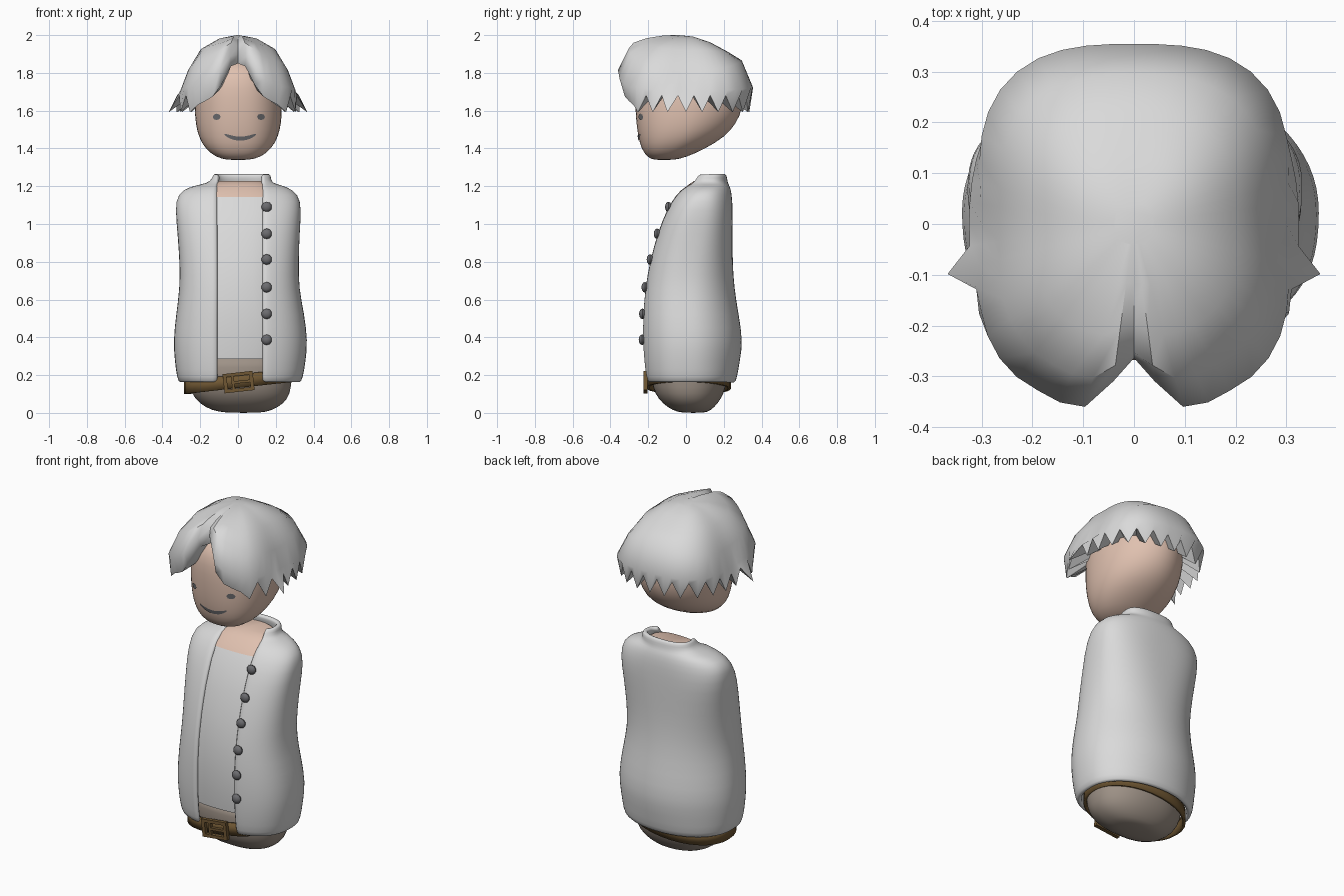
import bpy, bmesh, math
from mathutils import Vector, Matrix

if "Cube" in bpy.data.objects:
    bpy.data.objects.remove(bpy.data.objects["Cube"])


def material(name, r, g, b):
    m = bpy.data.materials.new(name)
    m.diffuse_color = (r, g, b, 1)
    m.use_nodes = True
    m.node_tree.nodes["Principled BSDF"].inputs["Base Color"].default_value = m.diffuse_color
    return m


WHITE = material("off_white", .7, .7, .7)
SKIN = material("skin", .74, .53, .43)
TROUSER = material("taupe", .34, .285, .24)
LEATHER = material("brown_leather", .16, .095, .033)
DARK = material("dark_grey", .15, .15, .16)


def finish(name, bm, mat, angle=50, thick=0, subdiv=0):
    me = bpy.data.meshes.new(name)
    bm.to_mesh(me)
    bm.free()
    ob = bpy.data.objects.new(name, me)
    bpy.context.collection.objects.link(ob)
    me.materials.append(mat)
    bpy.ops.object.select_all(action='DESELECT')
    ob.select_set(True)
    bpy.context.view_layer.objects.active = ob
    bpy.ops.object.shade_smooth_by_angle(angle=math.radians(angle))
    if thick:
        s = ob.modifiers.new("thickness", 'SOLIDIFY')
        s.thickness, s.offset = thick, -1
    if subdiv:
        s = ob.modifiers.new("smooth", 'SUBSURF')
        s.levels = s.render_levels = subdiv
    return ob


def spow(v, p):
    return math.copysign(abs(v) ** p, v)


def ring(sec, p=.85, n=32, gap=None, pb=None):
    """Rounded section (z, centre x, half width, front y, back y); p, pb shape the front and back corners."""
    z, cx, w, yf, yb = sec
    a0, a1, steps = 0, 2 * math.pi, n
    if gap:
        a0 = math.asin(min(.95, ((gap[1] - cx) / w) ** (1 / p)))
        a1 -= math.asin(min(.95, ((cx - gap[0]) / w) ** (1 / p)))
        steps = n - 1
    out = []
    for i in range(n):
        a = a0 + (a1 - a0) * i / steps
        q = p if math.cos(a) > 0 or not pb else pb
        out.append(Vector((cx + w * spow(math.sin(a), q),
                           (yf + yb) / 2 - (yb - yf) / 2 * spow(math.cos(a), q), z)))
    return out


def loft(rings, closed=True, caps=(True, True)):
    """Skin rings listed from bottom to top."""
    bm = bmesh.new()
    vs = [[bm.verts.new(v) for v in r] for r in rings]
    n = len(vs[0])
    for lo, hi in zip(vs, vs[1:]):
        for j in range(n if closed else n - 1):
            k = (j + 1) % n
            bm.faces.new((lo[j], lo[k], hi[k], hi[j]))
    if caps[0]:
        bm.faces.new(vs[0][::-1])
    if caps[1]:
        bm.faces.new(vs[-1])
    return bm


# Coat, open down the front, with a small raised collar
coat_rows = [(.156, .01, .318, -.208, .258), (.18, .01, .334, -.222, .27), (.28, .012, .348, -.234, .287),
             (.38, .013, .357, -.24, .302), (.52, .012, .341, -.24, .28), (.66, .007, .316, -.23, .256),
             (.8, .006, .316, -.204, .247), (.95, .003, .324, -.162, .248), (1.08, .002, .335, -.109, .248),
             (1.16, 0, .322, -.06, .243), (1.2, 0, .257, -.015, .232), (1.215, .01, .168, .015, .222),
             (1.245, .02, .155, .035, .217), (1.268, .02, .15, .055, .212)]
back_shape = [.95, .95, 1, 1, 1, .95, .88, .8, .75, .9, .95, .85, .8, .8]
front_shape = [.78] * 9 + [.88, .88, .8, .78, .78]
coat = finish("coat", loft([ring(s, f, 36, (-.11, .13), b) for s, f, b in zip(coat_rows, front_shape, back_shape)],
                           False, (False, False)), WHITE, 80, .028, 1)

# Shirt front and bare neck inside the coat
shirt_rows = [(.285, .01, .29, -.214, .235)] + [
    (z, cx, w - .055, yf + .017, yb - .045) for z, cx, w, yf, yb in coat_rows if .3 < z < 1.14]
shirt_rows.append((1.145, 0, .26, -.052, .19))
finish("shirt", loft([ring(s, .78, pb=1) for s in shirt_rows]), WHITE)
finish("neck", loft([ring(s, .78, pb=1) for s in [(1.143, 0, .24, -.056, .19), (1.165, 0, .23, -.038, .19),
                                                   (1.2, 0, .18, .002, .19), (1.228, .015, .125, .042, .19)]]), SKIN)

# Rounded hips
hip_rows = [(0, .03, .09, -.02, .1), (.012, .02, .16, -.07, .13), (.05, .02, .225, -.125, .17),
            (.1, .015, .262, -.165, .2), (.17, .01, .275, -.185, .22), (.24, .01, .28, -.185, .22),
            (.32, .01, .28, -.185, .22)]
finish("hips", loft([ring(s, .85, pb=.95) for s in hip_rows]), TROUSER, 80, 0, 1)

# Belt, slightly tilted, with a buckle
SLOPE = .11
belt = [ring((z, .003, .288, -.208, .237), .85, pb=.95) for z in (.132, .203)]
for r in belt:
    for v in r:
        v.z += SLOPE * v.x - .02 * max(0, v.y)
finish("belt", loft(belt, True, (False, False)), LEATHER, 50, .015)

bm = bmesh.new()
tilt = Matrix.Translation((.003, -.215, .163)) @ Matrix.Rotation(-math.atan(SLOPE), 4, 'Y')
for x, z, w, h in [(-.07, 0, .02, .1), (.07, 0, .02, .1), (0, .042, .16, .018), (0, -.042, .16, .018),
                   (-.03, 0, .014, .07), (.02, 0, .1, .014)]:
    bmesh.ops.create_cube(bm, size=1, matrix=tilt @ Matrix.Translation((x, 0, z)) @ Matrix.Diagonal((w, .022, h, 1)))
finish("buckle", bm, LEATHER, 30)

# Head: egg shape with a chin pushed forward
head_rows = [(1.338, 0, .05, -.165, -.07), (1.352, .002, .12, -.205, .0), (1.4, .002, .177, -.238, .105),
             (1.46, .002, .211, -.253, .205), (1.53, .002, .228, -.264, .268), (1.62, .002, .233, -.27, .305),
             (1.72, 0, .227, -.27, .3), (1.81, 0, .195, -.25, .25), (1.87, 0, .12, -.175, .17),
             (1.89, 0, .05, -.08, .08)]
head = finish("head", loft([ring(s, .86, pb=1.04) for s in head_rows]), SKIN, 80, 0, 1)

# Surface probe: y of a part's front at x, z
bpy.context.view_layer.update()
depsgraph = bpy.context.evaluated_depsgraph_get()


def front_y(ob, x, z):
    hit, loc, _, _ = ob.evaluated_get(depsgraph).ray_cast((x, -2, z), (0, 1, 0))
    return loc.y if hit else -.2


def on_face(x, z):
    return Vector((x, front_y(head, x, z) - .005, z))


eye_points = {s: [on_face(cx + .021 * math.cos(a), 1.567 + .017 * math.sin(a))
                  for a in (i * math.pi / 4 for i in range(8))]
              for s, cx in (("left", .122), ("right", -.113))}
mouth_points = []
for i in range(13):
    t = i / 6 - 1
    z, h = 1.452 + .023 * t * t, .0105 * (1 - .7 * t ** 4)
    mouth_points.append([on_face(.012 + .084 * t, z + d) for d in (-h, h)])
button_points = [Vector((.152, front_y(coat, .152, z) - .006, z)) for z in (.387, .524, .665, .812, .948, 1.09)]

# Eyes and smile as thin plates
for side, pts in eye_points.items():
    bm = bmesh.new()
    bm.faces.new([bm.verts.new(p) for p in pts])
    finish(side + "_eye", bm, DARK)
bm = bmesh.new()
cols = [[bm.verts.new(p) for p in c] for c in mouth_points]
for a, b in zip(cols, cols[1:]):
    bm.faces.new((a[0], b[0], b[1], a[1]))
finish("mouth", bm, DARK)

# Buttons down one coat edge
for i, p in enumerate(button_points):
    bm = bmesh.new()
    bmesh.ops.create_uvsphere(bm, u_segments=10, v_segments=6, radius=.028,
                              matrix=Matrix.Translation(p) @ Matrix.Diagonal((1, .65, 1, 1))
                              @ Matrix.Rotation(math.pi / 2, 4, 'X'))
    finish("button_%d" % (i + 1), bm, DARK, 40)

# Hair: back, side and front profiles (radius, z) blended round the head, with a parted fringe
back = [(.04, 1.992), (.13, 1.962), (.22, 1.915), (.295, 1.87), (.355, 1.73), (.335, 1.65)]
side = [(.04, 1.994), (.1, 1.98), (.2, 1.92), (.265, 1.8), (.3, 1.7), (.325, 1.64)]
front = [(.04, 1.996), (.12, 1.992), (.22, 1.965), (.305, 1.92), (.357, 1.78), (.335, 1.68)]
fringe = {0: (.74, 1.85), 1: (.87, 1.835), 2: (1.02, 1.735), 3: (1.02, 1.675), 4: (1, 1.65), 5: (1, 1.63)}
groove = [0, .01, .018, .02, 0, 0]
bulges = [.08, .1, .1, .11, .14, .06]
N = 48
rows = [[] for _ in range(7)]
for j in range(N):
    a = 2 * math.pi * j / N
    k = min(j, N - j)
    mult, base = fringe.get(k, (1, 1.64))
    w = math.sin(a) ** 2
    ends = front if math.cos(a) > 0 else back
    rim_z = ends[5][1] * (1 - w) + side[5][1] * w
    for i in range(6):
        r = (ends[i][0] * (1 - w) + side[i][0] * w) * (1 + bulges[i] * math.sin(2 * a) ** 2)
        r *= 1 + (mult - 1) * min(1, i / 4) ** 1.5
        z = 2.005 - (2.005 - ends[i][1] * (1 - w) - side[i][1] * w) * (2.005 - base) / (2.005 - rim_z)
        if k == 0:                      # parting groove
            z -= groove[i]
        if i == 5 and k >= 6:           # pointed locks round the rim
            z = 1.68 if k % 2 else 1.592
            r *= 1.15 if k == 10 else (1.03 if k < 12 and k % 2 == 0 else 1)
        rows[i].append(Vector((r * math.sin(a), -r * math.cos(a), z)))
    r *= .62                            # underside turned in to the head
    rows[6].append(Vector((r * math.sin(a), -r * math.cos(a), base + .05)))
finish("hair", loft(rows[::-1], True, (False, True)), WHITE, 50)
